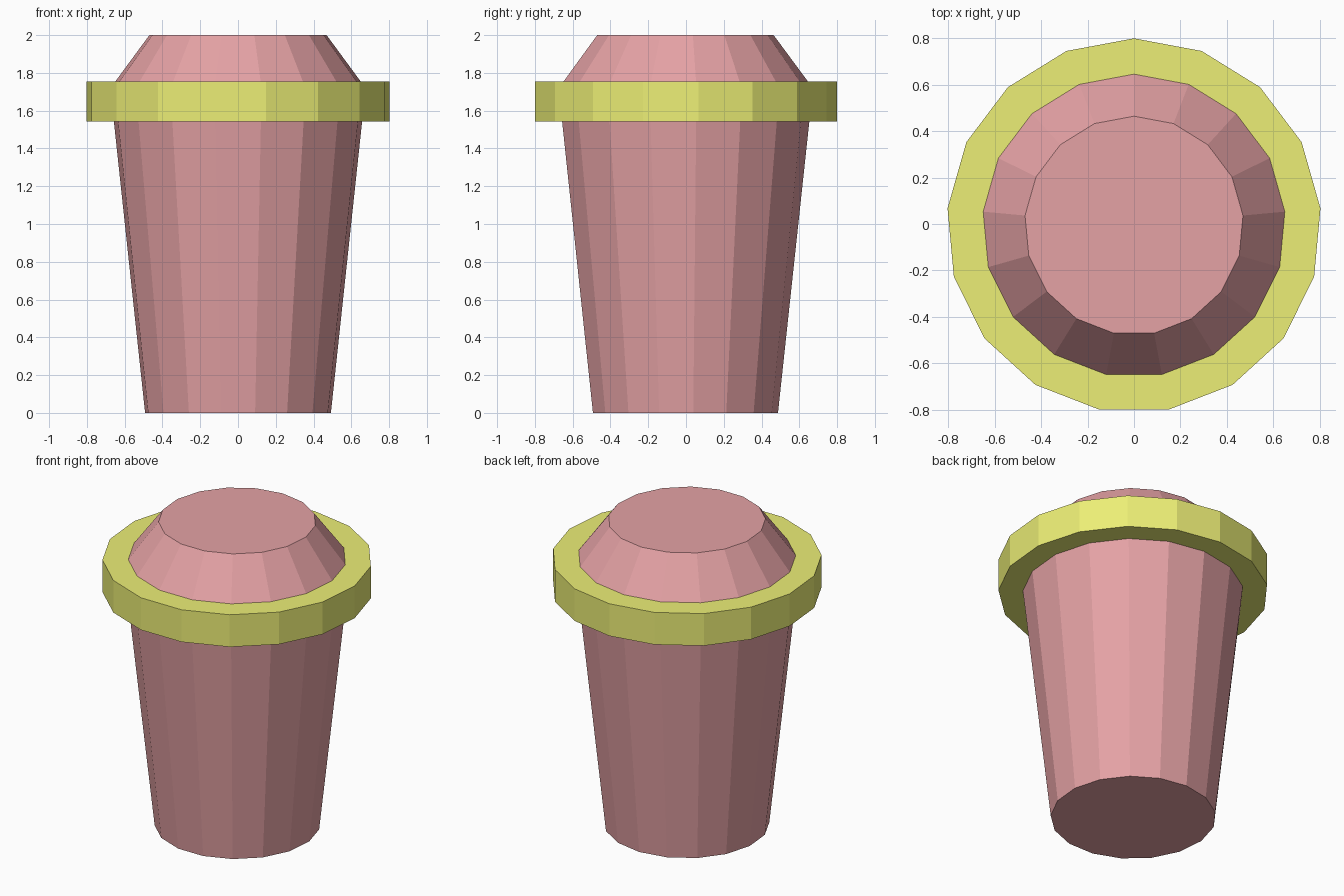
import bpy
import bmesh
from math import sin, cos, tau

if "Cube" in bpy.data.objects:
    bpy.data.objects.remove(bpy.data.objects["Cube"])

SIDES = 17
CENTRE_Y = -0.007  # odd side count: shifts the bounding box onto y = 0


def material(name, rgb):
    m = bpy.data.materials.new(name)
    m.diffuse_color = (*rgb, 1)
    m.use_nodes = True
    m.node_tree.nodes["Principled BSDF"].inputs["Base Color"].default_value = m.diffuse_color
    return m


def lathe(name, profile, mat, cap_bottom=False, cap_top=False):
    """Turn a (radius, z) profile into a flat-faced shell, one corner at +y."""
    bm = bmesh.new()
    rings = [[bm.verts.new((r * sin(tau * i / SIDES),
                            r * cos(tau * i / SIDES) + CENTRE_Y, z))
              for i in range(SIDES)] for r, z in profile]
    for lo, hi in zip(rings, rings[1:]):
        for i in range(SIDES):
            j = (i + 1) % SIDES
            bm.faces.new((lo[j], lo[i], hi[i], hi[j]))
    if cap_bottom:
        bm.faces.new(rings[0])
    if cap_top:
        bm.faces.new(rings[-1][::-1])
    mesh = bpy.data.meshes.new(name)
    bm.to_mesh(mesh)
    bm.free()
    mesh.materials.append(mat)
    obj = bpy.data.objects.new(name, mesh)
    bpy.context.collection.objects.link(obj)
    return obj


red = material("red", (0.78, 0.36, 0.375))
yellow = material("yellow", (0.84, 0.86, 0.18))

# Tapered cup with a closed base
lathe("cup_body", [(0.494, 0), (0.66, 1.543)], red, cap_bottom=True)
# Projecting band: underside, outer wall, upper ledge
lathe("rim_band", [(0.66, 1.543), (0.806, 1.543), (0.806, 1.755), (0.652, 1.755)], yellow)
# Sloped lid with a flat top
lathe("lid", [(0.652, 1.755), (0.471, 2.0)], red, cap_top=True)
